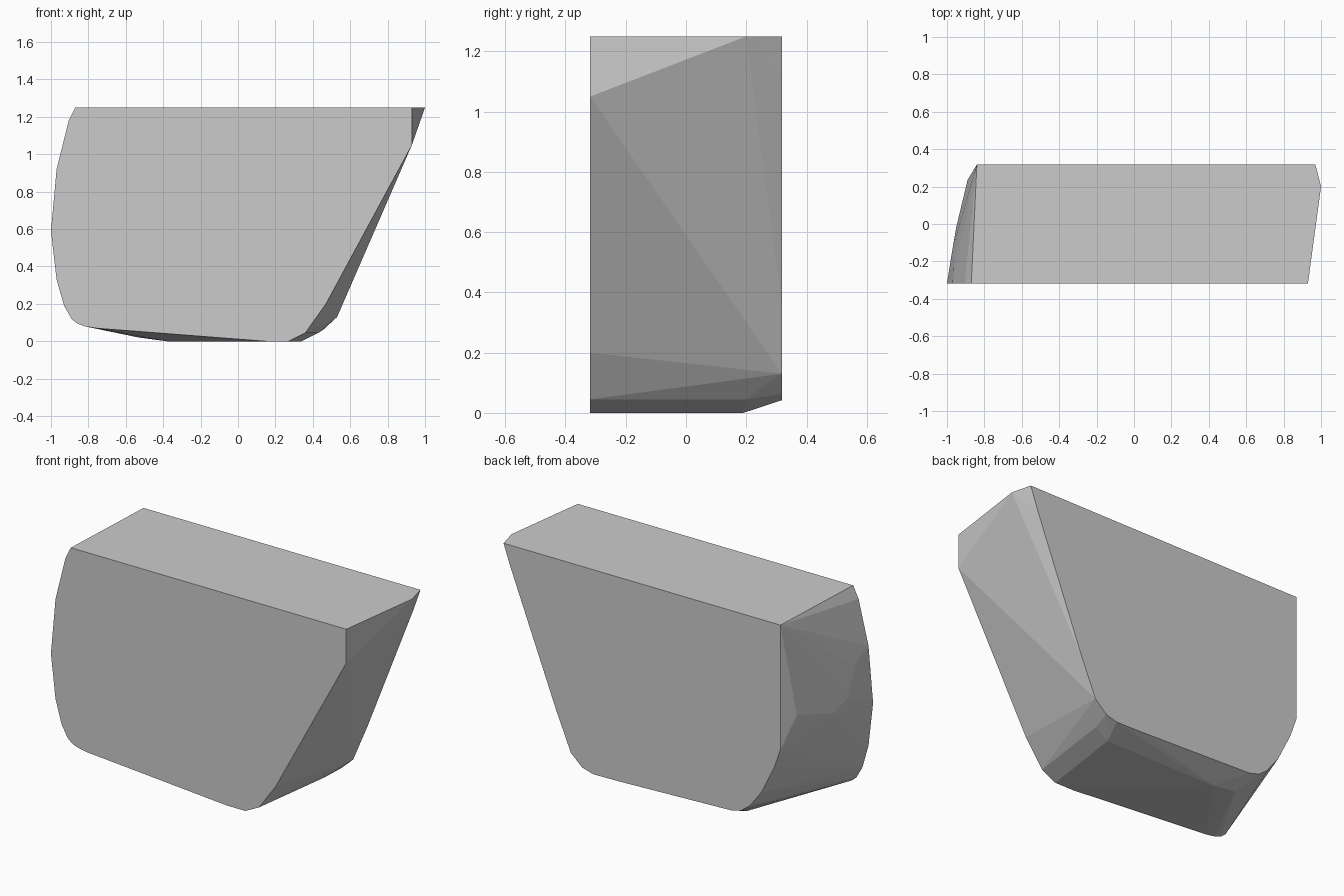
import bpy, bmesh, math

if "Cube" in bpy.data.objects:
    bpy.data.objects.remove(bpy.data.objects["Cube"])

HALF = 0.318  # half thickness along y

# Outline of the front face (x, z)
front = [(-.87, 1.25), (-.905, 1.18), (-.97, .92), (-1, .59), (-.97, .33),
         (-.93, .19), (-.89, .12), (-.86, .095), (-.82, .08), (-.76, .07),
         (.15, 0), (.27, 0), (.36, .045), (.47, .20), (.93, 1.05), (.93, 1.25)]

# Outline of the back face (x, z)
back = [(-.84, 1.25), (-.84, .515), (-.80, .40), (-.716, .23), (-.64, .13),
        (-.586, .088), (-.52, .07), (.21, .045), (.384, .042), (.456, .062),
        (.53, .13), (.625, .354), (.924, 1.12), (.97, 1.25)]

# Chipped corners between the two faces (x, y, z)
chips = [(1, .2, 1.25), (.34, .19, 0), (-.38, .19, 0), (.43, .2, .045),
         (-.53, .19, .02), (-.89, .235, .70), (-.95, -.015, .63),
         (-.97, -.13, .69), (-.965, -.2, .85), (-.88, -.24, 1.15)]

points = [(x, -HALF, z) for x, z in front] + [(x, HALF, z) for x, z in back] + chips

# Faceted block wrapped around the two outlines
bm = bmesh.new()
for p in points:
    bm.verts.new(p)
bmesh.ops.convex_hull(bm, input=bm.verts[:])
bmesh.ops.delete(bm, geom=[v for v in bm.verts if not v.link_faces], context='VERTS')
bmesh.ops.dissolve_limit(bm, angle_limit=math.radians(0.5),
                         verts=bm.verts[:], edges=bm.edges[:])
bmesh.ops.recalc_face_normals(bm, faces=bm.faces[:])

mesh = bpy.data.meshes.new("stone_block")
bm.to_mesh(mesh)
bm.free()
bpy.context.collection.objects.link(bpy.data.objects.new("stone_block", mesh))
